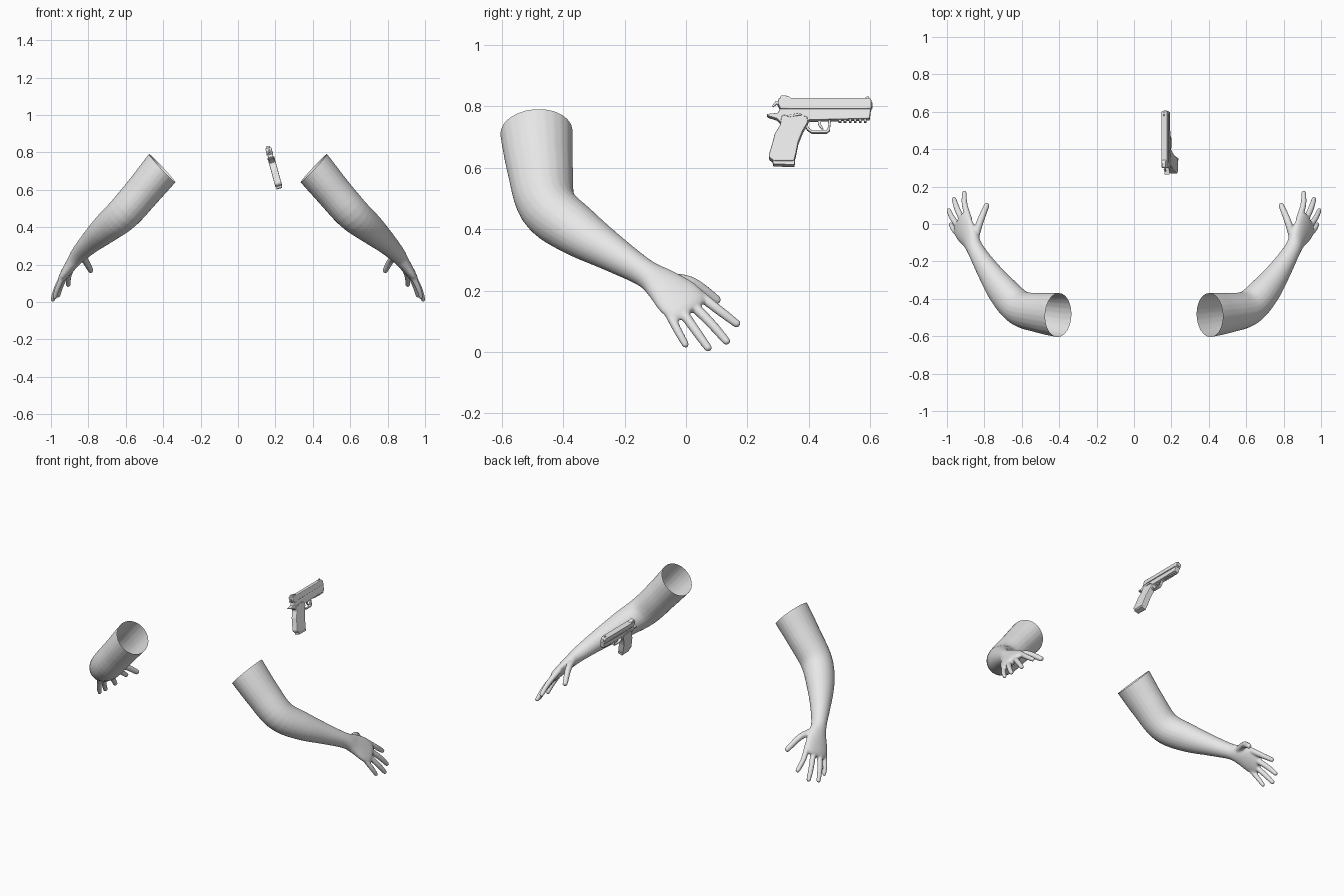
import bpy, bmesh, math
from mathutils import Vector, Matrix

grey = bpy.data.materials.new("light_grey")
grey.diffuse_color = (0.8, 0.8, 0.8, 1)

SPREAD = Vector((-0.37, 0.79, 0.49)).normalized()   # across the palm


def new_object(name, bm):
    bmesh.ops.recalc_face_normals(bm, faces=bm.faces)
    mesh = bpy.data.meshes.new(name)
    bm.to_mesh(mesh)
    bm.free()
    mesh.materials.append(grey)
    obj = bpy.data.objects.new(name, mesh)
    bpy.context.collection.objects.link(obj)
    return obj


def spline(stations, steps):
    """Catmull-Rom through tuples of x, y, z, wide radius, thin radius."""
    p = [stations[0]] + stations + [stations[-1]]
    out = []
    for i in range(1, len(p) - 2):
        for s in range(steps):
            t = s / steps
            out.append([0.5 * (2 * b + (c - a) * t + (2 * a - 5 * b + 4 * c - d) * t * t
                               + (3 * b - a - 3 * c + d) * t ** 3)
                        for a, b, c, d in zip(p[i - 1], p[i], p[i + 1], p[i + 2])])
    return out + [list(stations[-1])]


def tube(bm, stations, steps=5, sides=24):
    """Closed elliptical tube."""
    pts = spline(stations, steps)
    rings = []
    for i, q in enumerate(pts):
        tan = (Vector(pts[min(i + 1, len(pts) - 1)][:3]) - Vector(pts[max(i - 1, 0)][:3])).normalized()
        u = (SPREAD - tan * SPREAD.dot(tan)).normalized()
        v = tan.cross(u)
        rings.append([bm.verts.new(Vector(q[:3]) + u * q[3] * math.cos(a) + v * q[4] * math.sin(a))
                      for a in (2 * math.pi * k / sides for k in range(sides))])
    for r0, r1 in zip(rings, rings[1:]):
        for k in range(sides):
            n = (k + 1) % sides
            bm.faces.new((r0[k], r0[n], r1[n], r1[k]))
    bm.faces.new(rings[0][::-1])
    bm.faces.new(rings[-1])


def finger(bm, base, mid, tip, r):
    b, m, t = Vector(base), Vector(mid), Vector(tip)
    d = (t - m).normalized()
    st = [(*b, r * 1.1, r * 1.1), (*m, r, r), (*(t - d * r * 0.9), r * 0.85, r * 0.8),
          (*(t - d * r * 0.3), r * 0.65, r * 0.6), (*t, r * 0.25, r * 0.25)]
    tube(bm, st, 4, 14)


# Arm and palm
bm = bmesh.new()
tube(bm, [
    (0.335, -0.492, 0.795, 0.119, 0.104),
    (0.405, -0.487, 0.715, 0.118, 0.103),
    (0.505, -0.475, 0.595, 0.107, 0.097),
    (0.610, -0.450, 0.475, 0.095, 0.093),
    (0.700, -0.360, 0.398, 0.085, 0.080),
    (0.785, -0.240, 0.322, 0.061, 0.060),
    (0.848, -0.135, 0.258, 0.046, 0.045),
    (0.875, -0.080, 0.222, 0.061, 0.036),
    (0.905, -0.030, 0.180, 0.078, 0.029),
    (0.927, 0.003, 0.147, 0.074, 0.023),
    (0.936, 0.018, 0.132, 0.056, 0.013)])

# Fingers: palm anchor, middle joint, tip, radius
for f in [
    ((0.880, 0.020, 0.205), (0.905, 0.100, 0.142), (0.908, 0.175, 0.085), 0.0160),
    ((0.912, 0.010, 0.165), (0.945, 0.080, 0.095), (0.965, 0.140, 0.026), 0.0160),
    ((0.930, -0.025, 0.150), (0.970, 0.030, 0.072), (0.993, 0.079, 0.004), 0.0155),
    ((0.932, -0.065, 0.145), (0.966, -0.027, 0.070), (0.982, 0.004, 0.015), 0.0140),
    ((0.850, -0.075, 0.238), (0.822, 0.015, 0.228), (0.783, 0.110, 0.162), 0.0190),
]:
    finger(bm, *f)
arm = new_object("right_arm", bm)

# Blend the parts into one skin
rm = arm.modifiers.new("skin", 'REMESH')
rm.mode = 'VOXEL'
rm.voxel_size = 0.0055
sm = arm.modifiers.new("soften", 'SMOOTH')
sm.factor = 0.5
sm.iterations = 5
evaluated = arm.evaluated_get(bpy.context.evaluated_depsgraph_get())
bm = bmesh.new()
bm.from_mesh(evaluated.to_mesh())
evaluated.to_mesh_clear()
bpy.data.objects.remove(arm)

# Open upper end
bmesh.ops.bisect_plane(bm, geom=bm.verts[:] + bm.edges[:] + bm.faces[:],
                       plane_co=(0.405, -0.487, 0.715), plane_no=(-0.73, -0.05, 0.68),
                       clear_outer=True)
for f in bm.faces:
    f.smooth = True
mirrored = bm.copy()
bmesh.ops.scale(mirrored, vec=(-1, 1, 1), verts=mirrored.verts)
new_object("right_arm", bm)
new_object("left_arm", mirrored)

# Pistol: side profiles in (y, z), leaning about the barrel axis
LEAN = math.radians(-15.5)
PIVOT = Vector((0.168, 0, 0.80))
TILT = (Matrix.Translation(PIVOT) @ Matrix.Rotation(LEAN, 4, 'Y')
        @ Matrix.Diagonal((1, 1, 1 / math.cos(LEAN), 1)) @ Matrix.Translation(-PIVOT))


def plate(name, profile, half, bevel=0.003, offset=0.0):
    """Extrude a side profile to both sides of the pistol's middle plane."""
    bm = bmesh.new()
    face = bm.faces.new([bm.verts.new((PIVOT.x + offset - half, y, z)) for y, z in profile])
    ext = bmesh.ops.extrude_face_region(bm, geom=[face])
    bmesh.ops.translate(bm, vec=(2 * half, 0, 0),
                        verts=[v for v in ext['geom'] if isinstance(v, bmesh.types.BMVert)])
    bm.transform(TILT)
    obj = new_object(name, bm)
    if bevel:
        mod = obj.modifiers.new("edges", 'BEVEL')
        mod.width = bevel
        mod.segments = 2
        mod.limit_method = 'ANGLE'
    return obj


def box(name, y0, y1, z0, z1, half, bevel=0.001, offset=0.0):
    return plate(name, [(y0, z0), (y1, z0), (y1, z1), (y0, z1)], half, bevel, offset)


plate("slide", [(0.308, 0.788), (0.604, 0.788), (0.604, 0.818), (0.598, 0.824),
                (0.302, 0.824), (0.298, 0.806)], 0.0165, 0.004)
plate("frame", [(0.263, 0.772), (0.265, 0.766), (0.295, 0.757), (0.308, 0.745), (0.312, 0.730),
                (0.390, 0.730), (0.400, 0.752), (0.480, 0.754), (0.598, 0.757), (0.602, 0.789),
                (0.305, 0.789), (0.300, 0.776)], 0.0145, 0.003)
plate("grip", [(0.312, 0.768), (0.306, 0.735), (0.288, 0.705), (0.282, 0.680), (0.269, 0.636),
               (0.272, 0.628), (0.286, 0.618), (0.352, 0.618), (0.358, 0.640), (0.366, 0.680),
               (0.380, 0.715), (0.398, 0.745), (0.394, 0.764)], 0.0185, 0.006)
plate("magazine_base", [(0.284, 0.608), (0.353, 0.606), (0.355, 0.620), (0.282, 0.620)], 0.016, 0.002)

# Trigger guard and trigger
plate("trigger_guard", [(0.388, 0.735), (0.395, 0.722), (0.410, 0.712), (0.458, 0.712),
                        (0.468, 0.720), (0.472, 0.756), (0.464, 0.756), (0.461, 0.724),
                        (0.454, 0.719), (0.412, 0.719), (0.400, 0.728), (0.394, 0.742)], 0.008, 0.001)
plate("trigger", [(0.428, 0.756), (0.440, 0.756), (0.440, 0.740), (0.448, 0.726),
                  (0.442, 0.725), (0.431, 0.738)], 0.004, 0.001)

# Hammer and sights
plate("hammer", [(0.306, 0.788), (0.296, 0.808), (0.284, 0.797), (0.281, 0.802),
                 (0.292, 0.816), (0.306, 0.814)], 0.005, 0.001)
plate("rear_sight", [(0.306, 0.822), (0.345, 0.822), (0.338, 0.829), (0.325, 0.833), (0.308, 0.833)], 0.011)
plate("front_sight", [(0.575, 0.822), (0.598, 0.822), (0.596, 0.831), (0.588, 0.831)], 0.003, 0.001)

# Accessory rail teeth
for i in range(6):
    y = 0.497 + i * 0.0165
    box("rail_tooth", y, y + 0.009, 0.748, 0.760, 0.011)

# Muzzle ring
bm = bmesh.new()
bmesh.ops.create_cone(bm, cap_ends=True, segments=20, radius1=0.009, radius2=0.009, depth=0.008,
                      matrix=TILT @ Matrix.Translation((PIVOT.x, 0.603, 0.803)) @ Matrix.Rotation(math.pi / 2, 4, 'X'))
new_object("muzzle", bm)

# Side levers
for side in (-1, 1):
    plate("safety_lever", [(0.322, 0.766), (0.372, 0.774), (0.378, 0.768), (0.335, 0.760)],
          0.003, 0.001, side * 0.0165)
    box("slide_rib", 0.33, 0.59, 0.789, 0.794, 0.0015, 0, side * 0.0165)
